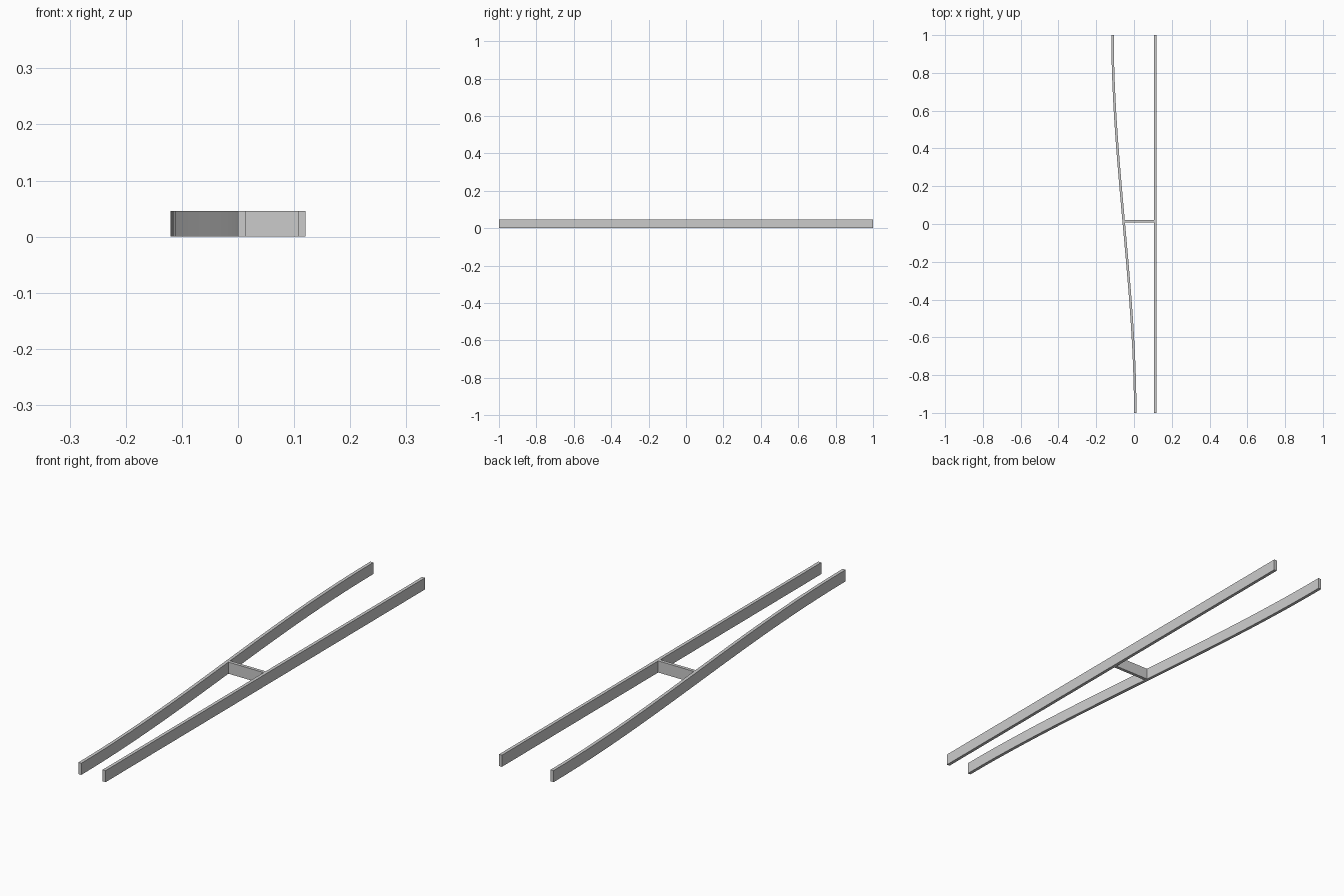
import bpy
import bmesh
from mathutils import Vector

if "Cube" in bpy.data.objects:
    bpy.data.objects.remove(bpy.data.objects["Cube"])

HEIGHT = 0.046
THICK = 0.013


def wall_panel(name, path):
    """Rectangular wall swept along a short path, thickness centred on it."""
    bm = bmesh.new()
    rings = []
    for i, p in enumerate(path):
        a, b = path[max(i - 1, 0)], path[min(i + 1, len(path) - 1)]
        d = (b - a).normalized()
        n = Vector((-d.y, d.x)) * THICK / 2
        rings.append([bm.verts.new((q.x, q.y, z)) for q, z in
                      ((p - n, 0), (p + n, 0), (p + n, HEIGHT), (p - n, HEIGHT))])
    for r, s in zip(rings, rings[1:]):
        for k in range(4):
            bm.faces.new((r[k], r[(k + 1) % 4], s[(k + 1) % 4], s[k]))
    bm.faces.new(rings[0])
    bm.faces.new(rings[-1])
    bmesh.ops.recalc_face_normals(bm, faces=bm.faces)
    mesh = bpy.data.meshes.new(name)
    bm.to_mesh(mesh)
    bm.free()
    obj = bpy.data.objects.new(name, mesh)
    bpy.context.collection.objects.link(obj)
    bpy.ops.object.select_all(action='DESELECT')
    obj.select_set(True)
    bpy.context.view_layer.objects.active = obj
    bpy.ops.object.shade_smooth_by_angle()


def wall(name, point, steps):
    """Three equal panels end to end along point(u), u from 0 to 1."""
    for k in range(3):
        wall_panel(f"{name}_panel_{k + 1}",
                   [point((k + i / steps) / 3) for i in range(steps + 1)])


def s_curve(u):
    ease = u * u * (3 - 2 * u)
    return Vector((0.0065 - 0.12 * ease, 2 * u - 1))


# straight wall on the right
wall("straight_wall", lambda u: Vector((0.1135, 2 * u - 1)), 1)
# gently S-curved wall on the left
wall("curved_wall", s_curve, 8)
# short cross wall joining the two
wall("cross_wall", lambda u: Vector((-0.055 + 0.163 * u, 0.0145)), 1)
